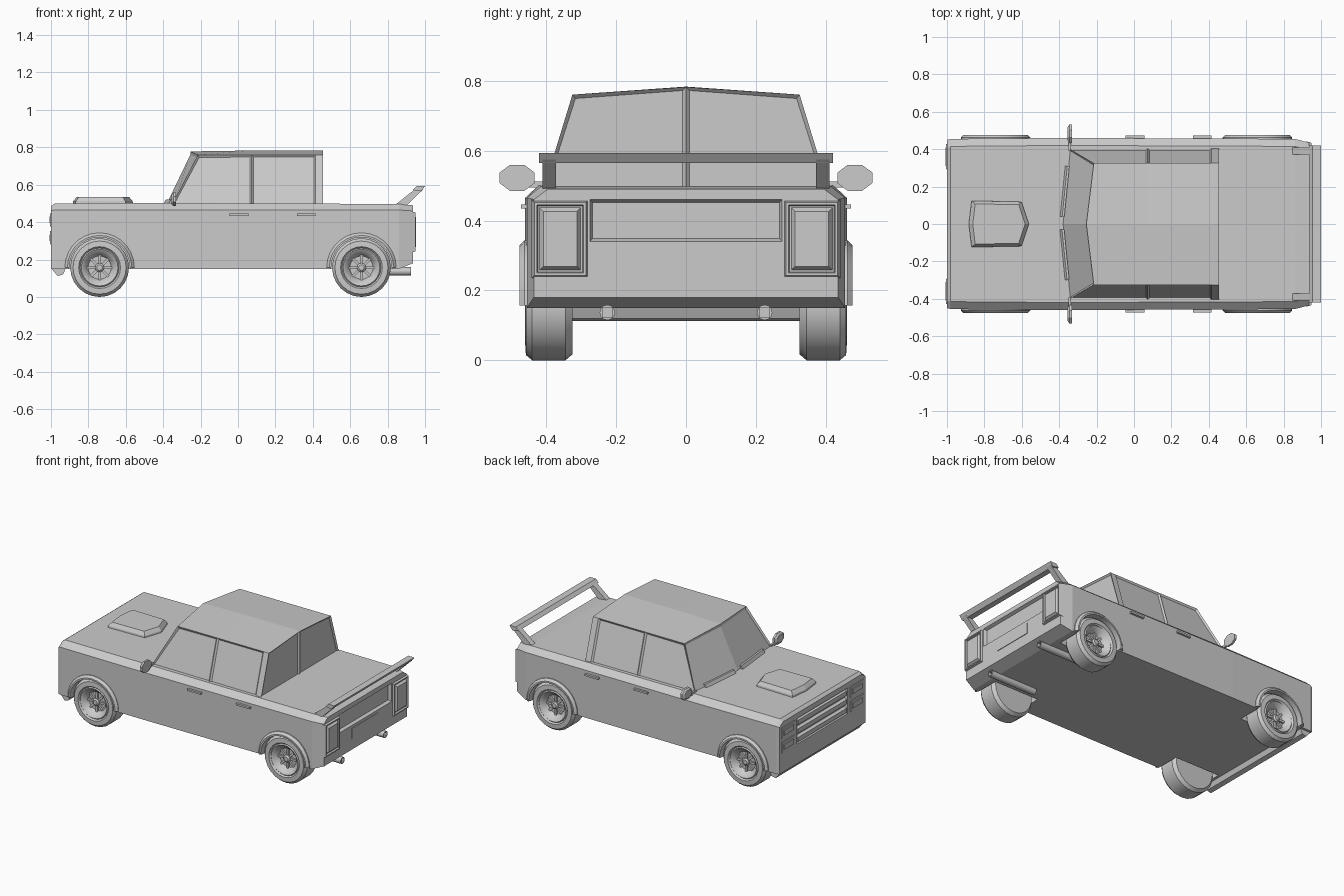
import bpy, bmesh, math
from mathutils import Vector

old = bpy.data.objects.get("Cube")
if old:
    bpy.data.objects.remove(old, do_unlink=True)

grey = bpy.data.materials.new("plain grey")
grey.use_nodes = True
GREY = (0.6, 0.6, 0.6, 1)
grey.diffuse_color = GREY
grey.node_tree.nodes["Principled BSDF"].inputs["Base Color"].default_value = GREY


def finish(name, bm, smooth=None):
    bmesh.ops.recalc_face_normals(bm, faces=bm.faces[:])
    me = bpy.data.meshes.new(name)
    bm.to_mesh(me)
    bm.free()
    me.materials.append(grey)
    ob = bpy.data.objects.new(name, me)
    bpy.context.collection.objects.link(ob)
    if smooth:
        bpy.ops.object.select_all(action='DESELECT')
        ob.select_set(True)
        bpy.context.view_layer.objects.active = ob
        bpy.ops.object.shade_smooth_by_angle(angle=math.radians(smooth))
    return ob


def loft(name, rings, closed=False, caps=True, smooth=None):
    """Skin a list of equal-length closed rings of points."""
    bm = bmesh.new()
    vs = [[bm.verts.new(p) for p in r] for r in rings]
    n = len(vs[0])
    pairs = list(zip(vs, vs[1:])) + ([(vs[-1], vs[0])] if closed else [])
    for a, b in pairs:
        for i in range(n):
            j = (i + 1) % n
            bm.faces.new((a[i], a[j], b[j], b[i]))
    if caps and not closed:
        bm.faces.new(vs[0])
        bm.faces.new(vs[-1])
    return finish(name, bm, smooth)


def rect(x, y0, y1, z0, z1, m=0):
    return [(x, y0 + m, z0 + m), (x, y1 - m, z0 + m), (x, y1 - m, z1 - m), (x, y0 + m, z1 - m)]


def block(name, x0, x1, y0, y1, z0, z1, m=0):
    """Box along x whose far end is narrowed by m."""
    y0, y1 = sorted((y0, y1))
    return loft(name, [rect(x0, y0, y1, z0, z1), rect(x1, y0, y1, z0, z1, m)])


def lathe(name, profile, cx, cz, s, seg=24):
    """Turn (radius, y) points about an axle parallel to y."""
    rings = []
    for r, y in profile:
        rings.append([(cx + r * math.cos(t), s * y, cz + r * math.sin(t))
                      for t in (2 * math.pi * i / seg for i in range(seg))])
    return loft(name, rings, smooth=30)


def cut(ob, cutter):
    cutter.hide_render = True
    mod = ob.modifiers.new("cut", 'BOOLEAN')
    mod.operation = 'DIFFERENCE'
    mod.solver = 'EXACT'
    mod.object = cutter
    bpy.context.view_layer.objects.active = ob
    bpy.ops.object.modifier_apply(modifier=mod.name)
    bpy.data.objects.remove(cutter, do_unlink=True)


# Body shell: cross-sections (x, half width, bottom, shoulder, deck) along the length
def section(x, w, zb, zs, zt):
    t = w - 0.04
    return [(x, -w, zb), (x, w, zb), (x, w, zs), (x, t, zt), (x, -t, zt), (x, -w, zs)]


body = loft("body", [section(-1, 0.45, 0.15, 0.46, 0.485), section(-0.98, 0.455, 0.15, 0.465, 0.5),
                     section(-0.38, 0.46, 0.15, 0.465, 0.502), section(0.86, 0.455, 0.15, 0.465, 0.497),
                     section(0.935, 0.435, 0.18, 0.46, 0.49)])
AXLES = {"front": -0.74, "rear": 0.66}
AZ, R = 0.157, 0.157
for x in AXLES.values():
    for s in (1, -1):
        cut(body, lathe("well_cutter", [(0.165, 0.3), (0.165, 0.6)], x, AZ, s))
cut(body, block("tail_recess_cutter", 0.96, 0.915, -0.285, 0.285, 0.33, 0.47, 0.018))
cut(body, block("grille_cutter", -1.02, -0.98, -0.27, 0.27, 0.275, 0.455, 0.01))

# Cabin with sunken windows; the plan bows forward at the windscreen
bm = bmesh.new()


def row(y, z, xs):
    return [[bm.verts.new((x, s * y, z)) for x in xs] for s in (1, -1)]


low = row(0.408, 0.488, (-0.355, 0.073, 0.415, 0.455))
high = row(0.325, 0.76, (-0.215, 0.073, 0.415, 0.455))
fl, ft = bm.verts.new((-0.395, 0, 0.488)), bm.verts.new((-0.255, 0, 0.778))
bl, bt = bm.verts.new((0.455, 0, 0.488)), bm.verts.new((0.455, 0, 0.782))
rm, rc = bm.verts.new((0.073, 0, 0.783)), bm.verts.new((0.415, 0, 0.783))
mid = [ft, rm, rc, bt]
panes, screen = [], []
for lo, hi in zip(low, high):
    for i in range(3):
        f = bm.faces.new((lo[i], lo[i + 1], hi[i + 1], hi[i]))
        if i < 2:
            panes.append(f)
        bm.faces.new((hi[i], hi[i + 1], mid[i + 1], mid[i]))
    panes.append(bm.faces.new((lo[3], bl, bt, hi[3])))
    screen.append(bm.faces.new((lo[0], fl, ft, hi[0])))
bm.faces.new([fl] + low[0] + [bl] + low[1][::-1])
bmesh.ops.recalc_face_normals(bm, faces=bm.faces[:])
bmesh.ops.inset_individual(bm, faces=panes, thickness=0.014, depth=-0.01)
bmesh.ops.inset_region(bm, faces=screen, thickness=0.016, depth=-0.008)
finish("cabin", bm)

# Bonnet scoop
plan = [(-0.87, -0.125), (-0.60, -0.12), (-0.56, 0), (-0.60, 0.12), (-0.87, 0.125), (-0.885, 0)]
loft("bonnet_scoop", [[(-0.72 + (x + 0.72) * k, y * k, z) for x, y in plan]
                      for k, z in ((1, 0.49), (0.98, 0.512), (0.86, 0.535))])

# Nose: slatted grille, paired lamps and lower lip
for i in range(3):
    z = 0.283 + i * 0.057
    block("grille_slat_%d" % (i + 1), -0.975, -1.0, -0.262, 0.262, z, z + 0.045, 0.008)
for s, side in ((1, "far"), (-1, "near")):
    for z, lvl in ((0.275, "lower"), (0.37, "upper")):
        y0, y1 = sorted((s * 0.285, s * 0.435))
        block("%s_%s_lamp_frame" % (side, lvl), -0.99, -1.004, y0, y1, z, z + 0.085, 0.008)
        block("%s_%s_lamp" % (side, lvl), -0.99, -1.009, y0 + 0.02, y1 - 0.02, z + 0.02, z + 0.065, 0.006)
lip = [(-1, 0.155), (-0.92, 0.155), (-0.935, 0.12), (-0.965, 0.112)]
loft("front_lip", [[(x, y, z) for x, z in lip] for y in (-0.44, 0.44)])

# Tail: lamps and number plate
for s, side in ((1, "far"), (-1, "near")):
    y0, y1 = sorted((s * 0.278, s * 0.442))
    frame = block(side + "_tail_lamp_frame", 0.92, 0.948, y0, y1, 0.235, 0.46, 0.008)
    cut(frame, block("lamp_cutter", 0.96, 0.937, y0 + 0.012, y1 - 0.012, 0.247, 0.448, 0.006))
    block(side + "_tail_lamp", 0.932, 0.952, y0 + 0.02, y1 - 0.02, 0.255, 0.44, 0.014)
block("number_plate", 0.933, 0.939, -0.145, 0.13, 0.25, 0.322)

# Rear spoiler: two raked legs and a crossbar
leg = [(0.84, 0.492), (0.905, 0.492), (0.99, 0.575), (0.945, 0.575)]
bar = [(0.935, 0.572), (0.98, 0.565), (1.0, 0.593), (0.955, 0.593)]
for s, side in ((1, "far"), (-1, "near")):
    loft(side + "_spoiler_leg", [[(x, s * y, z) for x, z in leg] for y in (0.372, 0.41)])
loft("spoiler_bar", [[(x, y, z) for x, z in bar] for y in (-0.42, 0.42)])

# Wheels, arch flares, exhausts, mirrors, handles and wipers on both sides
tyre = [(0.05, 0.325), (0.14, 0.325), (R, 0.345), (R, 0.44), (0.142, 0.458), (0.112, 0.46),
        (0.104, 0.45), (0.098, 0.456), (0.088, 0.45), (0.066, 0.425), (0.062, 0.415)]
flare = [(0.162, 0.42), (0.186, 0.42), (0.186, 0.462), (0.172, 0.476), (0.162, 0.476)]
for s, side in ((1, "far"), (-1, "near")):
    for end, cx in AXLES.items():
        name = "%s_%s_" % (side, end)
        lathe(name + "wheel", tyre, cx, AZ, s)
        lathe(name + "hub", [(0.024, 0.4), (0.024, 0.432), (0.015, 0.44)], cx, AZ, s, 12)
        for k in range(8):
            t = k * math.pi / 4
            u, v = Vector((math.cos(t), 0, math.sin(t))), Vector((-math.sin(t), 0, math.cos(t)))
            c = Vector((cx, 0, AZ))
            loft(name + "spoke_%d" % (k + 1),
                 [[c + u * r + v * w + Vector((0, s * y, 0)) for w, y in
                   ((-0.007, 0.41), (0.007, 0.41), (0.007, 0.427), (-0.007, 0.427))] for r in (0.015, 0.066)])
        loft(name + "arch_flare",
             [[(cx + r * math.cos(t), s * y, AZ + r * math.sin(t)) for r, y in flare]
              for t in (math.pi * i / 14 for i in range(15))], smooth=30)

    bm = bmesh.new()
    bmesh.ops.create_cone(bm, cap_ends=True, segments=12, radius1=0.022, radius2=0.022, depth=0.34)
    for v in bm.verts:
        v.co = (0.755 + v.co.z, s * 0.225 + v.co.x, 0.137 + v.co.y)
    pipe = finish(side + "_exhaust", bm, 40)
    cut(pipe, block("bore_cutter", 0.95, 0.89, s * 0.225 - 0.014, s * 0.225 + 0.014, 0.123, 0.151))

    oct_ = [(math.cos(math.pi * (i + 0.5) / 4), math.sin(math.pi * (i + 0.5) / 4)) for i in range(8)]
    loft(side + "_mirror", [[(x, s * (0.483 + 0.054 * k * a), 0.522 + 0.04 * k * b) for a, b in oct_]
                            for x, k in ((-0.355, 0.7), (-0.345, 1), (-0.332, 1))])
    loft(side + "_mirror_stalk", [rect(-0.35, *sorted((s * 0.39, s * 0.45)), 0.495, 0.512),
                                  rect(-0.338, *sorted((s * 0.39, s * 0.45)), 0.495, 0.512)])
    for x, which in ((-0.045, "front"), (0.315, "rear")):
        block("%s_%s_door_handle" % (side, which), x, x + 0.1, s * 0.45, s * 0.472, 0.434, 0.446)
    y0 = 0.04 if s > 0 else -0.3
    loft(side + "_wiper", [[(-0.392 + abs(y) * 0.1 + a, y, z) for a, z in
                            ((-0.008, 0.5), (0.004, 0.5), (0.016, 0.522), (0.004, 0.522))]
                           for y in (y0, y0 + 0.27)])
